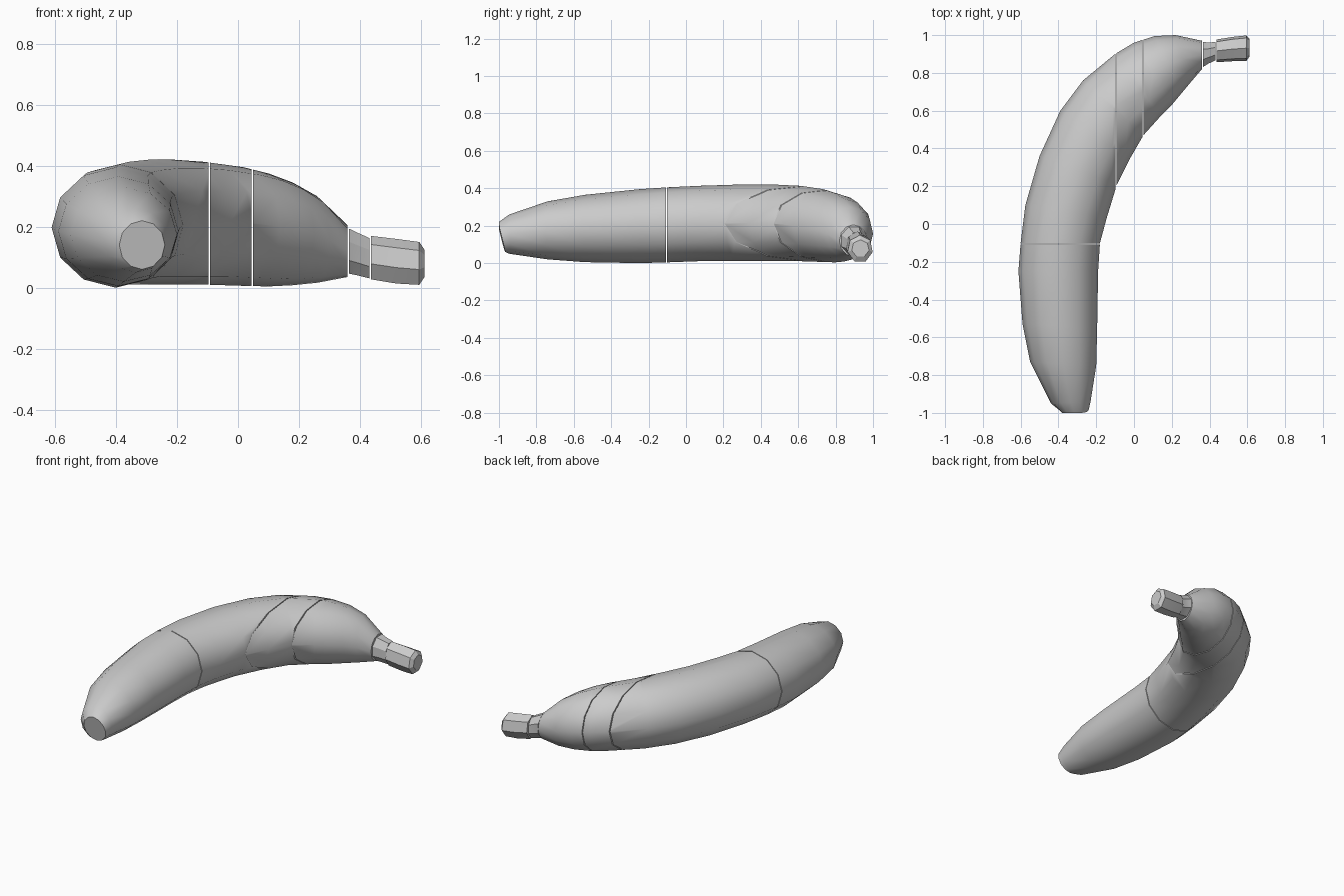
import bpy, bmesh
from math import cos, sin, pi, radians
from mathutils import Vector

if "Cube" in bpy.data.objects:
    bpy.data.objects.remove(bpy.data.objects["Cube"])

grey = bpy.data.materials.new("plain grey")
grey.use_nodes = True
grey.diffuse_color = (0.6, 0.6, 0.6, 1)
grey.node_tree.nodes["Principled BSDF"].inputs["Base Color"].default_value = (0.6, 0.6, 0.6, 1)


def loft(rings, sides, turn=0.0):
    """Skin rings given as (outer x, outer y, inner x, inner y, bottom, top)."""
    bm = bmesh.new()
    loops = []
    angles = [2 * pi * i / sides + turn for i in range(sides)]
    for ox, oy, ix, iy, low, high in rings:
        mid = Vector(((ox + ix) / 2, (oy + iy) / 2, (low + high) / 2))
        across = Vector(((ox - ix) / 2, (oy - iy) / 2, 0))
        up = Vector((0, 0, (high - low) / 2))
        loops.append([bm.verts.new(mid + across * cos(a) + up * sin(a)) for a in angles])
    for a, b in zip(loops, loops[1:]):
        for i in range(sides):
            j = (i + 1) % sides
            bm.faces.new((a[i], a[j], b[j], b[i]))
    bm.faces.new(loops[0])
    bm.faces.new(loops[-1])
    bmesh.ops.recalc_face_normals(bm, faces=bm.faces)
    return bm


def cut(bm, point, outward):
    """Remove everything beyond a plane and close the slice."""
    geom = bm.verts[:] + bm.edges[:] + bm.faces[:]
    res = bmesh.ops.bisect_plane(bm, geom=geom, plane_co=point, plane_no=outward, clear_outer=True)
    edges = [e for e in res["geom_cut"] if isinstance(e, bmesh.types.BMEdge)]
    bmesh.ops.contextual_create(bm, geom=edges)


def finish(name, bm, angle=35):
    bmesh.ops.recalc_face_normals(bm, faces=bm.faces)
    mesh = bpy.data.meshes.new(name)
    bm.to_mesh(mesh)
    bm.free()
    mesh.materials.append(grey)
    ob = bpy.data.objects.new(name, mesh)
    bpy.context.collection.objects.link(ob)
    bpy.ops.object.select_all(action="DESELECT")
    ob.select_set(True)
    bpy.context.view_layer.objects.active = ob
    bpy.ops.object.shade_smooth_by_angle(angle=radians(angle))


# Curved fruit body, from blossom tip to neck
body = [
    (-.39, -.985, -.24, -.98, .06, .22),
    (-.44, -.95, -.23, -.94, .05, .26),
    (-.55, -.73, -.20, -.75, .02, .33),
    (-.59, -.53, -.195, -.55, .005, .365),
    (-.612, -.25, -.19, -.25, 0, .395),
    (-.60, -.10, -.18, -.10, .004, .405),
    (-.575, .10, -.145, .03, .01, .413),
    (-.50, .36, -.09, .21, .01, .42),
    (-.39, .60, -.025, .34, .01, .42),
    (-.27, .76, .05, .47, .01, .413),
    (-.10, .90, .14, .57, .006, .395),
    (.00, .96, .20, .63, .004, .375),
    (.11, .995, .25, .69, .008, .345),
    (.22, 1.0, .30, .75, .016, .30),
    (.36, .97, .36, .82, .035, .205),
]

# Slices: each plane leaves a hair-thin gap between neighbours
G = 0.0025
X, Y = Vector((1, 0, 0)), Vector((0, 1, 0))
planes = [(-.105, Y), (-.095, X), (.047, X)]
names = ["tip_piece", "middle_piece", "thin_slice", "shoulder_piece"]
for k, name in enumerate(names):
    bm = loft(body, 12)
    if k == 0:
        # Tip face leans forward at the top
        for v in bm.verts:
            if v.co.y < -.97:
                v.co.y -= (v.co.z - .12) * .25
                v.co.y = max(v.co.y, -1)
    if k > 0:
        at, axis = planes[k - 1]
        cut(bm, axis * (at + G), -axis)
    if k < len(planes):
        at, axis = planes[k]
        cut(bm, axis * (at - G), axis)
    finish(name, bm)

# Neck collar
finish("neck", loft([
    (.364, .97, .364, .825, .04, .20),
    (.395, .965, .395, .845, .034, .185),
    (.432, .968, .432, .863, .025, .168),
], 8, pi / 8), 30)

# Stem with a chamfered end
finish("stem", loft([
    (.436, .978, .436, .855, .02, .17),
    (.52, .992, .52, .86, .006, .16),
    (.595, 1.0, .595, .862, .002, .15),
    (.612, .98, .612, .885, .03, .125),
], 7, pi / 2), 25)
